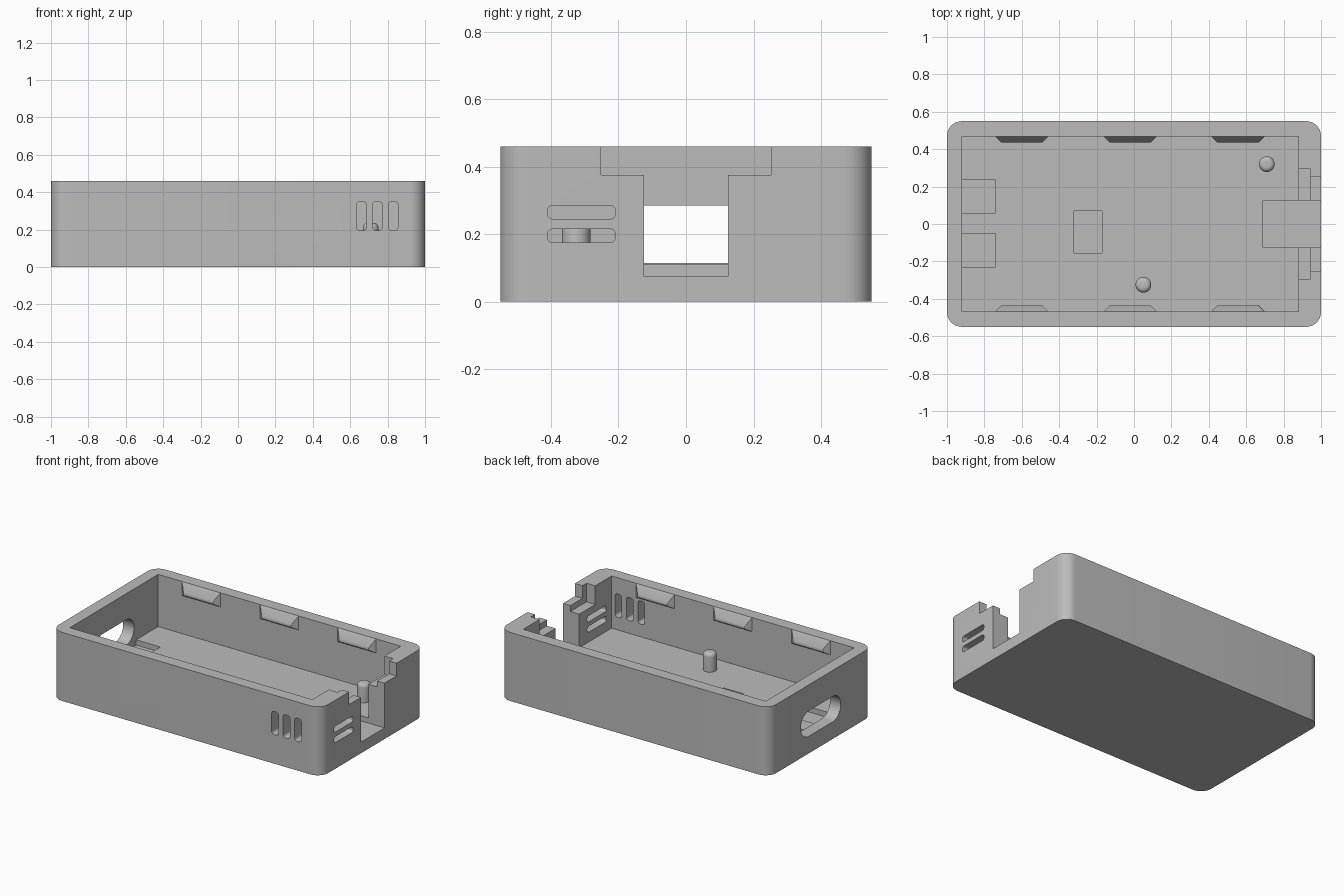
import bpy, bmesh, math
from mathutils import Vector

if "Cube" in bpy.data.objects:
    bpy.data.objects.remove(bpy.data.objects["Cube"], do_unlink=True)

grey = bpy.data.materials.new("plain grey plastic")
grey.use_nodes = True
grey.diffuse_color = (0.5, 0.5, 0.5, 1)
grey.node_tree.nodes["Principled BSDF"].inputs["Base Color"].default_value = (0.5, 0.5, 0.5, 1)

HEIGHT, FLOOR, POCKET = 0.46, 0.11, 0.075
WALL_Y = 0.468
ABOVE = 0.6


def add_object(name, bm):
    bmesh.ops.recalc_face_normals(bm, faces=bm.faces[:])
    mesh = bpy.data.meshes.new(name)
    bm.to_mesh(mesh)
    bm.free()
    mesh.materials.append(grey)
    obj = bpy.data.objects.new(name, mesh)
    bpy.context.collection.objects.link(obj)
    return obj


def box(name, x, y, z, round_axis=None, radius=0, segments=8):
    """Box from (min, max) ranges, with the edges along one axis rounded."""
    bm = bmesh.new()
    bmesh.ops.create_cube(bm, size=1)
    for v in bm.verts:
        v.co = Vector([(lo + hi) / 2 + c * (hi - lo) for c, (lo, hi) in zip(v.co, (x, y, z))])
    if round_axis is not None:
        edges = [e for e in bm.edges
                 if abs((e.verts[0].co - e.verts[1].co).normalized()[round_axis]) > 0.9]
        bmesh.ops.bevel(bm, geom=edges, offset=radius, segments=segments,
                        profile=0.5, affect='EDGES')
    return add_object(name, bm)


def select(obj):
    bpy.ops.object.select_all(action='DESELECT')
    obj.select_set(True)
    bpy.context.view_layer.objects.active = obj


def cut(target, *args, **kwargs):
    cutter = box("cutter", *args, **kwargs)
    mod = target.modifiers.new("cut", 'BOOLEAN')
    mod.operation, mod.solver, mod.object = 'DIFFERENCE', 'EXACT', cutter
    select(target)
    bpy.ops.object.modifier_apply(modifier=mod.name)
    bpy.data.objects.remove(cutter, do_unlink=True)


def smooth(obj):
    select(obj)
    bpy.ops.object.shade_smooth_by_angle(angle=math.radians(30))


# Tray with rounded corners and an open top
tray = box("tray", (-1, 1), (-0.55, 0.55), (0, HEIGHT), 2, 0.08, 10)
cut(tray, (-0.92, 0.88), (-WALL_Y, WALL_Y), (FLOOR, ABOVE))

# Stepped opening in the right end, with its channel in the floor
cut(tray, (0.69, 1.1), (-0.125, 0.125), (POCKET, ABOVE))
cut(tray, (0.945 - 0.01, 1.1), (-0.252, 0.252), (0.375, ABOVE))
cut(tray, (0.87, 0.945), (-0.295, 0.295), (0.335, ABOVE))

# Pockets in the floor
cut(tray, (-0.32, -0.17), (-0.155, 0.07), (POCKET, 0.2))
for y in ((0.06, 0.235), (-0.23, -0.052)):
    cut(tray, (-0.92, -0.74), y, (POCKET, 0.113))

# Long rounded port in the other end
cut(tray, (-1.1, -0.88), (-0.212, 0.212), (0.115, 0.285), round_axis=0, radius=0.0845)

# Upright vents in the front and level vents in the end
for i in range(3):
    x = 0.635 + 0.085 * i
    cut(tray, (x, x + 0.05), (-0.7, -0.4), (0.195, 0.35), round_axis=1, radius=0.017, segments=4)
for z in (0.175, 0.245):
    cut(tray, (0.8, 1.1), (-0.41, -0.21), (z, z + 0.04), round_axis=0, radius=0.014, segments=4)
smooth(tray)

# Wedge-shaped lid catches along both long walls
for side, label in ((1, "back"), (-1, "front")):
    for i, mid in enumerate((-0.6, -0.02, 0.555)):
        bm = bmesh.new()
        for half, depth, z in ((0.143, 0, HEIGHT), (0.11, 0.031, 0.405), (0.11, 0.033, 0.395),
                               (0.11, 0.031, 0.385), (0.143, 0, 0.365),
                               (0.143, -0.02, HEIGHT), (0.143, -0.02, 0.365)):
            for s in (-1, 1):
                bm.verts.new((mid + s * half, side * (WALL_Y - depth), z))
        bmesh.ops.convex_hull(bm, input=bm.verts[:])
        smooth(add_object(f"{label}_catch_{i + 1}", bm))

# Locating pegs with rounded tops
for i, (x, y) in enumerate(((0.71, 0.32), (0.05, -0.325))):
    bm = bmesh.new()
    bmesh.ops.create_cone(bm, cap_ends=True, segments=32, radius1=0.042, radius2=0.042, depth=0.135)
    rim = [e for e in bm.edges if all(v.co.z > 0 for v in e.verts)]
    bmesh.ops.bevel(bm, geom=rim, offset=0.025, segments=6, profile=0.5, affect='EDGES')
    bmesh.ops.translate(bm, verts=bm.verts[:], vec=(x, y, FLOOR - 0.01 + 0.0675))
    smooth(add_object(f"peg_{i + 1}", bm))
